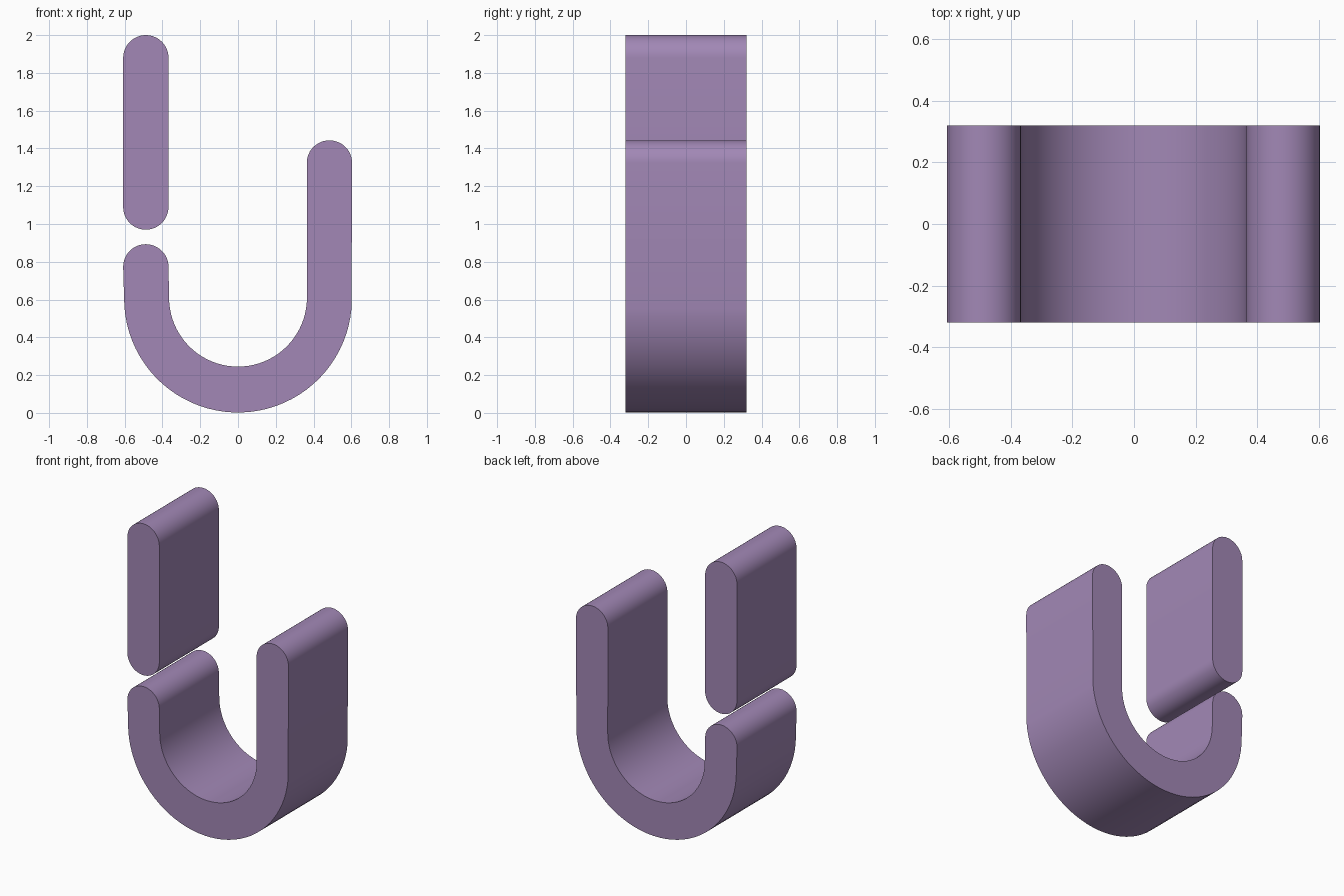
import bpy
import bmesh
import math

if "Cube" in bpy.data.objects:
    bpy.data.objects.remove(bpy.data.objects["Cube"])

HALF_DEPTH = 0.32

purple = bpy.data.materials.new("soft purple")
purple.diffuse_color = (0.36, 0.245, 0.465, 1.0)
purple.use_nodes = True
purple.node_tree.nodes["Principled BSDF"].inputs["Base Color"].default_value = purple.diffuse_color


def arc(cx, cz, rx, rz, start, end, steps):
    """Points on an elliptical arc in the XZ plane, angles in degrees."""
    pts = []
    for i in range(steps + 1):
        a = math.radians(start + (end - start) * i / steps)
        pts.append((cx + rx * math.cos(a), cz + rz * math.sin(a)))
    return pts


def extrude_profile(name, outline):
    """Extrude a closed XZ outline through the full depth."""
    bm = bmesh.new()
    face = bm.faces.new([bm.verts.new((x, -HALF_DEPTH, z)) for x, z in outline])
    new = bmesh.ops.extrude_face_region(bm, geom=[face])["geom"]
    verts = [v for v in new if isinstance(v, bmesh.types.BMVert)]
    bmesh.ops.translate(bm, verts=verts, vec=(0, 2 * HALF_DEPTH, 0))
    if not any(len(f.verts) > 4 and f.calc_center_median().y < -0.1 for f in bm.faces):
        bm.faces.new([v for v in face.verts])
    bmesh.ops.recalc_face_normals(bm, faces=bm.faces)
    mesh = bpy.data.meshes.new(name)
    bm.to_mesh(mesh)
    bm.free()
    mesh.materials.append(purple)
    obj = bpy.data.objects.new(name, mesh)
    bpy.context.collection.objects.link(obj)
    bpy.ops.object.select_all(action="DESELECT")
    obj.select_set(True)
    bpy.context.view_layer.objects.active = obj
    bpy.ops.object.shade_smooth_by_angle(angle=math.radians(30))
    return obj


# Upright bar with rounded ends
extrude_profile(
    "upper_bar",
    arc(-0.488, 1.88, 0.12, 0.12, 0, 180, 24)
    + arc(-0.488, 1.09, 0.12, 0.12, 180, 360, 24),
)

# U-shaped hook: outer bowl, long right arm, inner bowl, short left arm
extrude_profile(
    "curved_hook",
    arc(0.0, 0.605, 0.603, 0.603, 180, 355, 40)
    + arc(0.484, 1.323, 0.12, 0.12, 0, 180, 24)
    + arc(0.0, 0.61, 0.365, 0.365, 360, 180, 40)
    + arc(-0.488, 0.773, 0.12, 0.12, 0, 180, 24),
)
